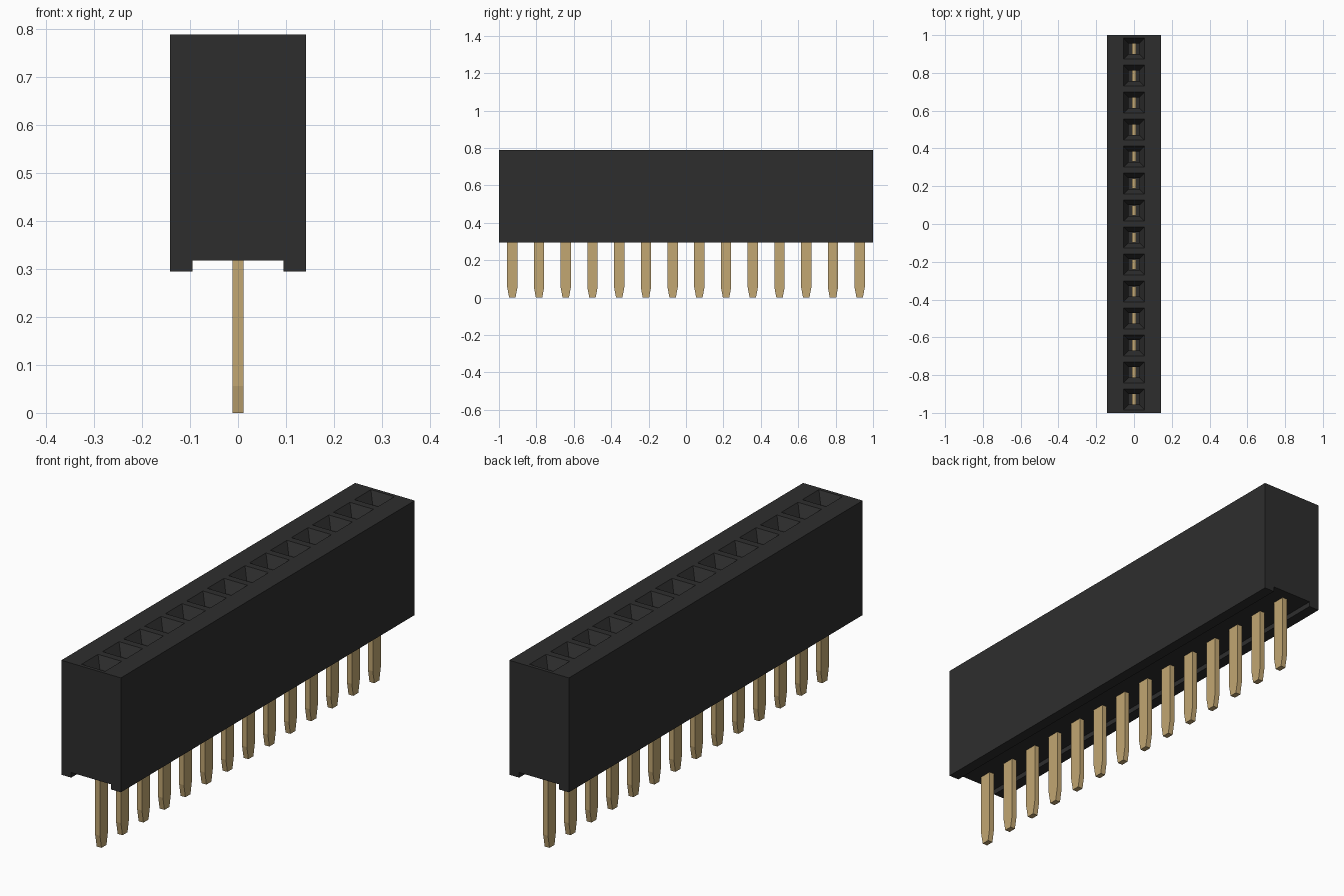
import bpy, bmesh

if "Cube" in bpy.data.objects:
    bpy.data.objects.remove(bpy.data.objects["Cube"], do_unlink=True)

COUNT, PITCH = 14, 1 / 7
ROW = [(i - (COUNT - 1) / 2) * PITCH for i in range(COUNT)]
TOP = 0.788


def material(name, color):
    m = bpy.data.materials.new(name)
    m.use_nodes = True
    m.diffuse_color = color
    m.node_tree.nodes["Principled BSDF"].inputs["Base Color"].default_value = color
    return m


def finish(name, bm, mat=None):
    bmesh.ops.recalc_face_normals(bm, faces=bm.faces)
    me = bpy.data.meshes.new(name)
    bm.to_mesh(me)
    bm.free()
    ob = bpy.data.objects.new(name, me)
    bpy.context.collection.objects.link(ob)
    if mat:
        me.materials.append(mat)
    return ob


def loft(bm, y, sections):
    """Closed solid through rectangles (half x, half y, z) centred on y."""
    rings = [[bm.verts.new((sx * hx, y + sy * hy, z))
              for sx, sy in ((-1, -1), (1, -1), (1, 1), (-1, 1))]
             for hx, hy, z in sections]
    bm.faces.new(rings[0][::-1])
    bm.faces.new(rings[-1])
    for a, b in zip(rings, rings[1:]):
        for k in range(4):
            n = (k + 1) % 4
            bm.faces.new((a[k], a[n], b[n], b[k]))


black = material("black plastic", (0.027, 0.027, 0.027, 1))
gold = material("gold metal", (0.54, 0.385, 0.17, 1))

# Housing: channelled profile extruded along the row
half = [(0.142, TOP), (0.142, 0.295), (0.095, 0.295), (0.095, 0.317)]
profile = half + [(-x, z) for x, z in reversed(half)]
bm = bmesh.new()
face = bm.faces.new([bm.verts.new((x, -1, z)) for x, z in profile])
ext = bmesh.ops.extrude_face_region(bm, geom=[face])
bmesh.ops.translate(bm, vec=(0, 2, 0),
                    verts=[g for g in ext["geom"] if isinstance(g, bmesh.types.BMVert)])
housing = finish("housing", bm, black)

# Socket cutters: square funnel above a straight well
bm = bmesh.new()
lip, well, depth, over = 0.056, 0.028, 0.045, 0.02
slope = (lip - well) / depth
for y in ROW:
    wide = lip + slope * over
    loft(bm, y, [(well, well, 0.60), (well, well, TOP - depth), (wide, wide, TOP + over)])
cutter = finish("socket_cutter", bm, black)
cutter.hide_render = True

mod = housing.modifiers.new("sockets", "BOOLEAN")
mod.operation = "DIFFERENCE"
mod.solver = "EXACT"
mod.object = cutter
bpy.context.view_layer.objects.active = housing
bpy.ops.object.modifier_apply(modifier=mod.name)
bpy.data.objects.remove(cutter, do_unlink=True)

# Pins: flat blades with tapered tips, reaching up into the sockets
for i, y in enumerate(ROW):
    bm = bmesh.new()
    loft(bm, y, [(0.0115, 0.017, 0), (0.0115, 0.0275, 0.056), (0.0115, 0.0275, 0.64)])
    finish(f"pin_{i + 1}", bm, gold)
